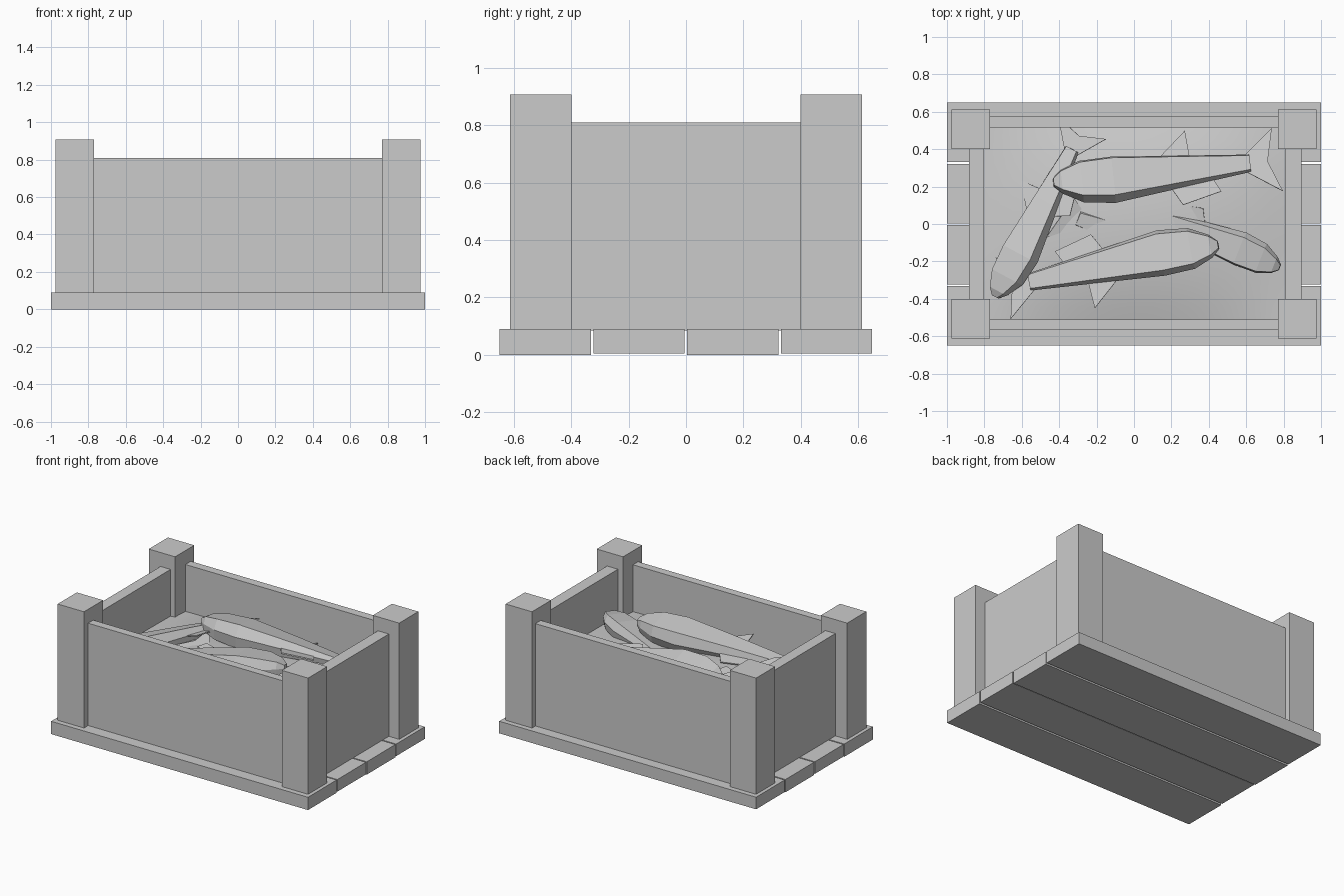
import bpy
import bmesh
from mathutils import Matrix, Vector

cube = bpy.data.objects.get("Cube")
if cube:
    bpy.data.objects.remove(cube, do_unlink=True)

grey = bpy.data.materials.new("plain_grey")
grey.use_nodes = True
COLOUR = (0.6, 0.6, 0.6, 1)
grey.diffuse_color = COLOUR
grey.node_tree.nodes["Principled BSDF"].inputs["Base Color"].default_value = COLOUR


def finish(name, bm):
    bmesh.ops.recalc_face_normals(bm, faces=bm.faces)
    mesh = bpy.data.meshes.new(name)
    bm.to_mesh(mesh)
    bm.free()
    mesh.materials.append(grey)
    obj = bpy.data.objects.new(name, mesh)
    bpy.context.collection.objects.link(obj)
    return obj


def box(name, low, high):
    low, high = Vector(low), Vector(high)
    bm = bmesh.new()
    bmesh.ops.create_cube(bm, size=1)
    bmesh.ops.scale(bm, vec=high - low, verts=bm.verts)
    bmesh.ops.translate(bm, vec=(low + high) / 2, verts=bm.verts)
    return finish(name, bm)


# Floor planks
for i in range(4):
    y = -0.65 + i * 0.327
    box(f"floor_plank_{i + 1}", (-1, y, 0.005 * (i % 2)), (1, y + 0.318, 0.09))

# Corner posts
for sx, side in ((-1, "right"), (1, "left")):
    for sy, end in ((-1, "front"), (1, "back")):
        xs = sorted((sx * 0.77, sx * 0.975))
        ys = sorted((sy * 0.4, sy * 0.613))
        box(f"{end}_{side}_post", (xs[0], ys[0], 0.085), (xs[1], ys[1], 0.908))

# Side and end panels
box("front_panel", (-0.78, -0.567, 0.085), (0.78, -0.51, 0.81))
box("back_panel", (-0.78, 0.515, 0.085), (0.78, 0.575, 0.81))
box("right_panel", (-0.883, -0.42, 0.085), (-0.805, 0.42, 0.81))
box("left_panel", (0.81, -0.42, 0.085), (0.895, 0.42, 0.81))

# Mounded filling
bm = bmesh.new()
bmesh.ops.create_grid(bm, x_segments=16, y_segments=12, size=1)
for v in bm.verts:
    rise = (1 - v.co.x ** 2) * (1 - v.co.y ** 2)
    v.co = (v.co.x * 0.83, v.co.y * 0.53, 0.48 + 0.08 * rise)
filling = finish("filling", bm)
for p in filling.data.polygons:
    p.use_smooth = True

# Body stations: distance from tail, belly edge, back edge, half thickness
STATIONS = [
    (0, 0.045, 0.045, 0.02),
    (0.35, 0.09, 0.075, 0.05),
    (0.7, 0.135, 0.105, 0.075),
    (0.86, 0.115, 0.1, 0.065),
    (0.96, 0.06, 0.06, 0.045),
    (1, 0.02, 0.025, 0.02),
]
# Flat fins: tail, back fin, belly fin
FINS = [
    [(0.02, 0.045), (-0.15, 0.16), (-0.09, 0), (-0.13, -0.17), (0.02, -0.045)],
    [(0.3, -0.05), (0.31, -0.2), (0.46, -0.07)],
    [(0.2, 0.05), (0.16, 0.13), (0.36, 0.18), (0.42, 0.07)],
]


def fish(name, nose, tail, roll):
    nose, tail = Vector(nose), Vector(tail)
    length = (nose - tail).length
    ahead = (nose - tail).normalized()
    side = Vector((0, 0, 1)).cross(ahead).normalized()
    up = ahead.cross(side)
    bm = bmesh.new()
    # Faceted body lofted through six-sided sections
    rings = []
    for x, belly, back, h in STATIONS:
        section = [(belly, 0), (belly * 0.8, h), (-back * 0.8, h),
                   (-back, 0), (-back * 0.8, -h), (belly * 0.8, -h)]
        rings.append([bm.verts.new((x, y, z)) for y, z in section])
    for a, b in zip(rings, rings[1:]):
        for i in range(6):
            j = (i + 1) % 6
            bm.faces.new((a[i], a[j], b[j], b[i]))
    bm.faces.new(rings[0])
    bm.faces.new(rings[-1])
    # Thin fin plates
    for outline in FINS:
        face = bm.faces.new([bm.verts.new((x, y, -0.004)) for x, y in outline])
        made = bmesh.ops.extrude_face_region(bm, geom=[face])["geom"]
        top = [g for g in made if isinstance(g, bmesh.types.BMVert)]
        bmesh.ops.translate(bm, vec=(0, 0, 0.008), verts=top)
    frame = Matrix((ahead, side, up)).transposed().to_4x4()
    place = (Matrix.Translation(tail) @ frame
             @ Matrix.Rotation(roll, 4, "X") @ Matrix.Scale(length, 4))
    bm.transform(place)
    return finish(name, bm)


fish("back_fish", (-0.43, 0.22, 0.62), (0.62, 0.325, 0.56), 0.2)
fish("front_fish", (0.45, -0.11, 0.65), (-0.56, -0.31, 0.55), -0.12)
fish("left_fish", (0.78, -0.23, 0.57), (0.06, 0.06, 0.51), 0.15)
fish("right_fish", (-0.74, -0.39, 0.53), (-0.33, 0.4, 0.57), 0.3)
fish("buried_fish", (0.56, -0.3, 0.42), (-0.3, 0.03, 0.54), 0.1)
